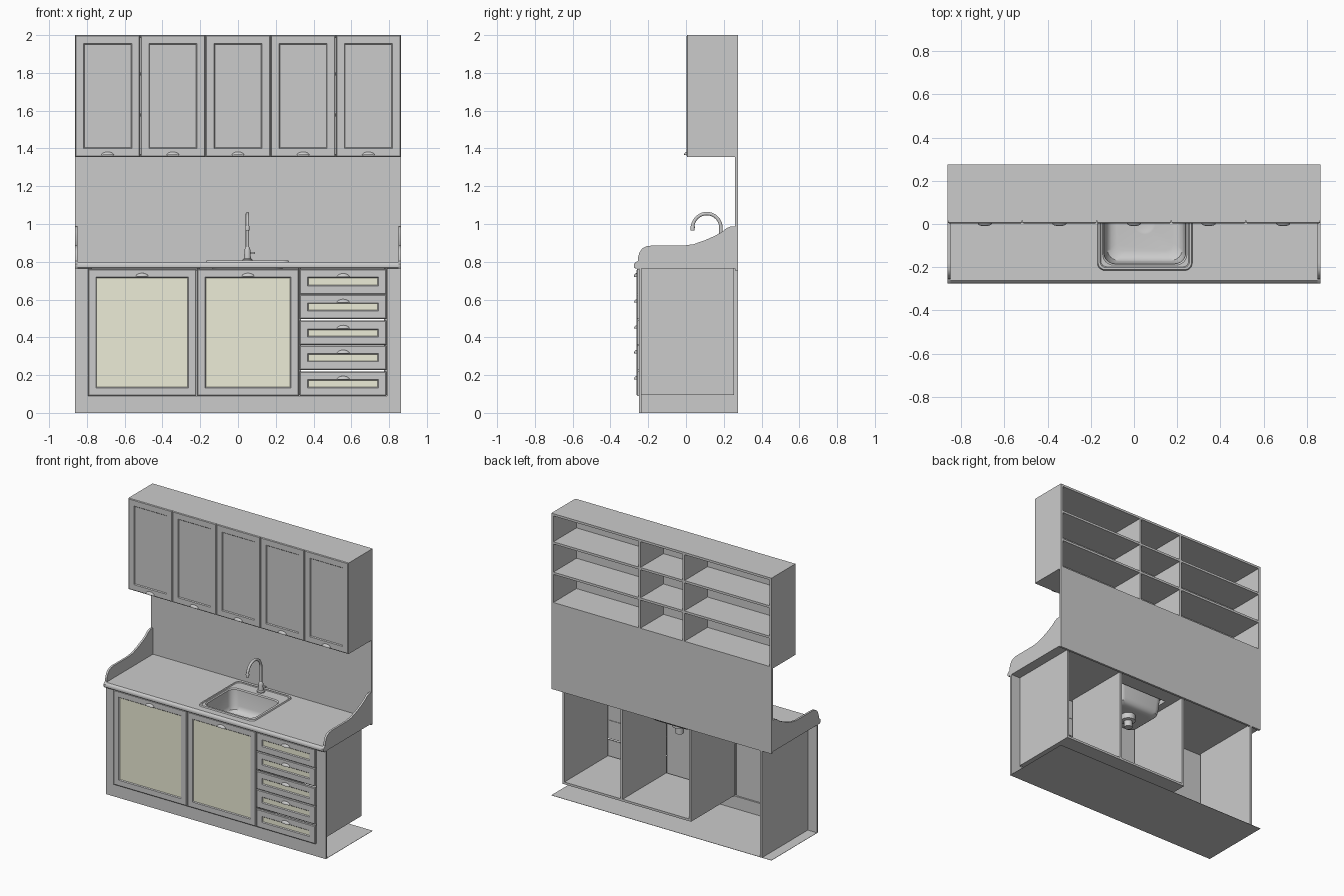
import bpy, bmesh, math
from mathutils import Vector

if "Cube" in bpy.data.objects:
    bpy.data.objects.remove(bpy.data.objects["Cube"])

W = 0.8625   # half width of the whole unit
T = 0.016    # board thickness

cream = bpy.data.materials.new("cream_panel")
cream.diffuse_color = (0.84, 0.84, 0.68, 1)
cream.use_nodes = True
cream.node_tree.nodes["Principled BSDF"].inputs["Base Color"].default_value = cream.diffuse_color


def finish(name, bm, smooth=False):
    me = bpy.data.meshes.new(name)
    bm.normal_update()
    bm.to_mesh(me)
    bm.free()
    ob = bpy.data.objects.new(name, me)
    bpy.context.collection.objects.link(ob)
    if smooth:
        bpy.ops.object.select_all(action='DESELECT')
        ob.select_set(True)
        bpy.context.view_layer.objects.active = ob
        bpy.ops.object.shade_smooth_by_angle(angle=math.radians(35))
    return ob


def cube_bm(x0, x1, y0, y1, z0, z1):
    bm = bmesh.new()
    bmesh.ops.create_cube(bm, size=1)
    for v in bm.verts:
        v.co = Vector(((x0 + x1) / 2 + v.co.x * (x1 - x0),
                       (y0 + y1) / 2 + v.co.y * (y1 - y0),
                       (z0 + z1) / 2 + v.co.z * (z1 - z0)))
    bm.normal_update()
    return bm


def box(name, *dims):
    return finish(name, cube_bm(*dims))


def front(name, x0, x1, z0, z1, y, margin, mat=None):
    """Door or drawer front: chamfered edge, recessed centre panel."""
    bm = cube_bm(x0, x1, y + 0.004, y + 0.014, z0, z1)
    f = min(bm.faces, key=lambda f: f.normal.y)
    for thick, depth in ((0.005, 0.004), (margin - 0.005, 0), (0.005, -0.006)):
        bmesh.ops.inset_region(bm, faces=[f], thickness=thick, depth=depth, use_even_offset=True)
    if mat:
        f.material_index = 1
    ob = finish(name, bm)
    if mat:
        ob.data.materials.append(None)
        ob.data.materials.append(mat)
    return ob


def handle(name, x, y, z, depth=0.014):
    """Cup pull: quarter of an ellipsoid."""
    bm = bmesh.new()
    bmesh.ops.create_uvsphere(bm, u_segments=24, v_segments=12, radius=1)
    for no in ((0, 0, 1), (0, -1, 0)):
        r = bmesh.ops.bisect_plane(bm, geom=bm.verts[:] + bm.edges[:] + bm.faces[:],
                                   plane_co=(0, 0, 0), plane_no=no, clear_inner=True)
        bmesh.ops.holes_fill(bm, edges=[e for e in bm.edges if e.is_boundary], sides=0)
    for v in bm.verts:
        v.co = Vector((x + v.co.x * 0.033, y + v.co.y * depth, z + v.co.z * 0.018))
    return finish(name, bm, True)


def prism(name, pts, x0, x1, smooth=True):
    """Extrude a y-z profile along x."""
    bm = bmesh.new()
    f = bm.faces.new([bm.verts.new((x0, y, z)) for y, z in pts])
    r = bmesh.ops.extrude_face_region(bm, geom=[f])
    bmesh.ops.translate(bm, vec=(x1 - x0, 0, 0),
                        verts=[v for v in r["geom"] if isinstance(v, bmesh.types.BMVert)])
    bmesh.ops.recalc_face_normals(bm, faces=bm.faces)
    return finish(name, bm, smooth)


def loft(name, loops, cap_start=False):
    bm = bmesh.new()
    rings = [[bm.verts.new(p) for p in lp] for lp in loops]
    n = len(rings[0])
    for a, b in zip(rings, rings[1:]):
        for i in range(n):
            bm.faces.new((a[i], a[(i + 1) % n], b[(i + 1) % n], b[i]))
    bm.faces.new(rings[-1])
    if cap_start:
        bm.faces.new(rings[0][::-1])
    bmesh.ops.recalc_face_normals(bm, faces=bm.faces)
    return finish(name, bm, True)


def round_rect(cx, cy, hx, hy, r, z, seg=6):
    pts = []
    for k, (sx, sy) in enumerate(((1, 1), (-1, 1), (-1, -1), (1, -1))):
        for i in range(seg + 1):
            a = math.pi / 2 * (k + i / seg)
            pts.append((cx + sx * (hx - r) + r * math.cos(a),
                        cy + sy * (hy - r) + r * math.sin(a), z))
    return pts


def turned(name, x, y, profile, n=24):
    """Turned part from (radius, z) pairs."""
    return loft(name, [[(x + r * math.cos(2 * math.pi * i / n), y + r * math.sin(2 * math.pi * i / n), z)
                        for i in range(n)] for r, z in profile], True)


# Wall cabinet, open at the back
Z0, Z1, YB = 1.355, 2.0, 0.275
box("wall_cabinet_top", -W, W, 0.017, YB, Z1 - T, Z1)
for i in range(3):
    z = Z0 + i * 0.215
    box(f"wall_cabinet_shelf_{i}", -W + T, W - T, 0.017, YB, z, z + T)
for i, x in enumerate((-W, -0.1805, 0.1645, W - T)):
    box(f"wall_cabinet_upright_{i}", x, x + T, 0.017, YB, Z0, Z1 - T)
for i in range(5):
    x = -W + i * 0.345
    front(f"wall_door_{i}", x + 0.001, x + 0.344, Z0, Z1, 0.003, 0.044)
    handle(f"wall_door_handle_{i}", x + 0.1725, 0.003, 1.364, 0.013)

# Backsplash
box("backsplash", -W, W, 0.26, YB, 0.755, Z0)

# Countertop with rounded front and a sink cutout
ct = [(0.26, 0.765), (-0.268, 0.765), (-0.274, 0.771), (-0.275, 0.782),
      (-0.272, 0.792), (-0.262, 0.8), (0.26, 0.8)]
counter = prism("countertop", ct, -W + 0.014, W - 0.014)
cutter = box("sink_cutter", -0.15, 0.25, -0.195, 0.145, 0.7, 0.9)
cutter.hide_render = True
mod = counter.modifiers.new("cutout", 'BOOLEAN')
mod.object = cutter
mod.solver = 'EXACT'
bpy.context.view_layer.objects.active = counter
bpy.ops.object.modifier_apply(modifier="cutout")
bpy.data.objects.remove(cutter)

# Curved side splash panels
side = [(0.26, 0.765), (-0.268, 0.765), (-0.275, 0.775), (-0.275, 0.788), (-0.265, 0.799),
        (-0.255, 0.804), (-0.254, 0.825), (-0.246, 0.85), (-0.232, 0.87), (-0.21, 0.882),
        (-0.18, 0.886), (-0.01, 0.886), (0.04, 0.893), (0.1, 0.914), (0.15, 0.936),
        (0.19, 0.958), (0.215, 0.978), (0.235, 0.986), (0.26, 0.986)]
prism("side_splash_left", side, -W, -W + 0.014)
prism("side_splash_right", side, W - 0.014, W)

# Base cabinet carcass
box("floor_plate", -W, W, -0.248, YB, 0, 0.002)
box("front_plinth", -0.79, 0.79, -0.248, -0.235, 0.002, 0.09)
box("front_stile_left", -W, -0.79, -0.248, -0.235, 0.002, 0.765)
box("front_stile_right", 0.79, W, -0.248, -0.235, 0.002, 0.765)
box("base_end_left", -0.79, -0.79 + T, -0.235, YB, 0.002, 0.765)
for i, x in enumerate((-0.218, 0.318, 0.774)):
    box(f"base_upright_{i}", x, x + T, -0.235, 0.255, 0.095, 0.765)
box("base_bottom", -0.202, 0.774, -0.235, 0.255, 0.095, 0.095 + T)

# Base doors and drawer fronts with cream panels
YF = -0.261
for i, (a, b) in enumerate(((-0.795, -0.221), (-0.216, 0.322))):
    front(f"base_door_{i}", a, b, 0.09, 0.762, YF, 0.042, cream)
    handle(f"base_door_handle_{i}", (a + b) / 2, YF, 0.722)
tops = (0.762, 0.626, 0.488, 0.357, 0.219)
bottoms = (0.628, 0.497, 0.359, 0.228, 0.09)
for i, (b, t) in enumerate(zip(bottoms, tops)):
    front(f"drawer_front_{i}", 0.326, 0.787, b, t, YF, 0.043, cream)
    handle(f"drawer_handle_{i}", 0.557, YF, t - 0.042)

# Sink
SX = 0.05
sink = loft("sink", [
    round_rect(SX, 0.01, 0.22, 0.225, 0.035, 0.8),
    round_rect(SX, 0.01, 0.216, 0.221, 0.032, 0.808),
    round_rect(SX, 0.01, 0.207, 0.212, 0.028, 0.808),
    round_rect(SX, 0.01, 0.203, 0.208, 0.026, 0.804),
    round_rect(SX, -0.025, 0.195, 0.165, 0.05, 0.804),
    round_rect(SX, -0.025, 0.189, 0.159, 0.05, 0.797),
    round_rect(SX, -0.025, 0.18, 0.15, 0.05, 0.69),
    round_rect(SX, -0.025, 0.173, 0.143, 0.05, 0.665),
    round_rect(SX, -0.025, 0.155, 0.125, 0.045, 0.65),
    round_rect(SX, -0.025, 0.13, 0.1, 0.04, 0.646)])
turned("sink_drain", SX, 0, [(0.028, 0.557), (0.028, 0.6), (0.048, 0.605),
                             (0.048, 0.649), (0.04, 0.649), (0.034, 0.647)])

# Faucet: base, body, swan-neck spout, lever
FY = 0.185
turned("faucet_base", SX, FY, [(0.026, 0.804), (0.026, 0.812), (0.018, 0.818), (0.016, 0.86),
                               (0.013, 0.872), (0.009, 0.878)])
cu = bpy.data.curves.new("faucet_spout", 'CURVE')
cu.dimensions = '3D'
cu.bevel_depth = 0.0095
cu.bevel_resolution = 3
cu.use_fill_caps = True
path = [(FY, 0.86)] + [(0.11 + 0.075 * math.cos(math.pi * i / 20), 0.98 + 0.075 * math.sin(math.pi * i / 20))
                       for i in range(21)] + [(0.035, 0.97)]
sp = cu.splines.new('POLY')
sp.points.add(len(path) - 1)
for p, (y, z) in zip(sp.points, path):
    p.co = (SX, y, z, 1)
    p.radius = 1
bpy.context.collection.objects.link(bpy.data.objects.new("faucet_spout", cu))
turned("faucet_tip", SX, 0.035, [(0.011, 0.966), (0.0115, 0.985), (0.0095, 0.99)])
box("faucet_lever", SX + 0.012, SX + 0.04, FY - 0.005, FY + 0.005, 0.842, 0.852)
